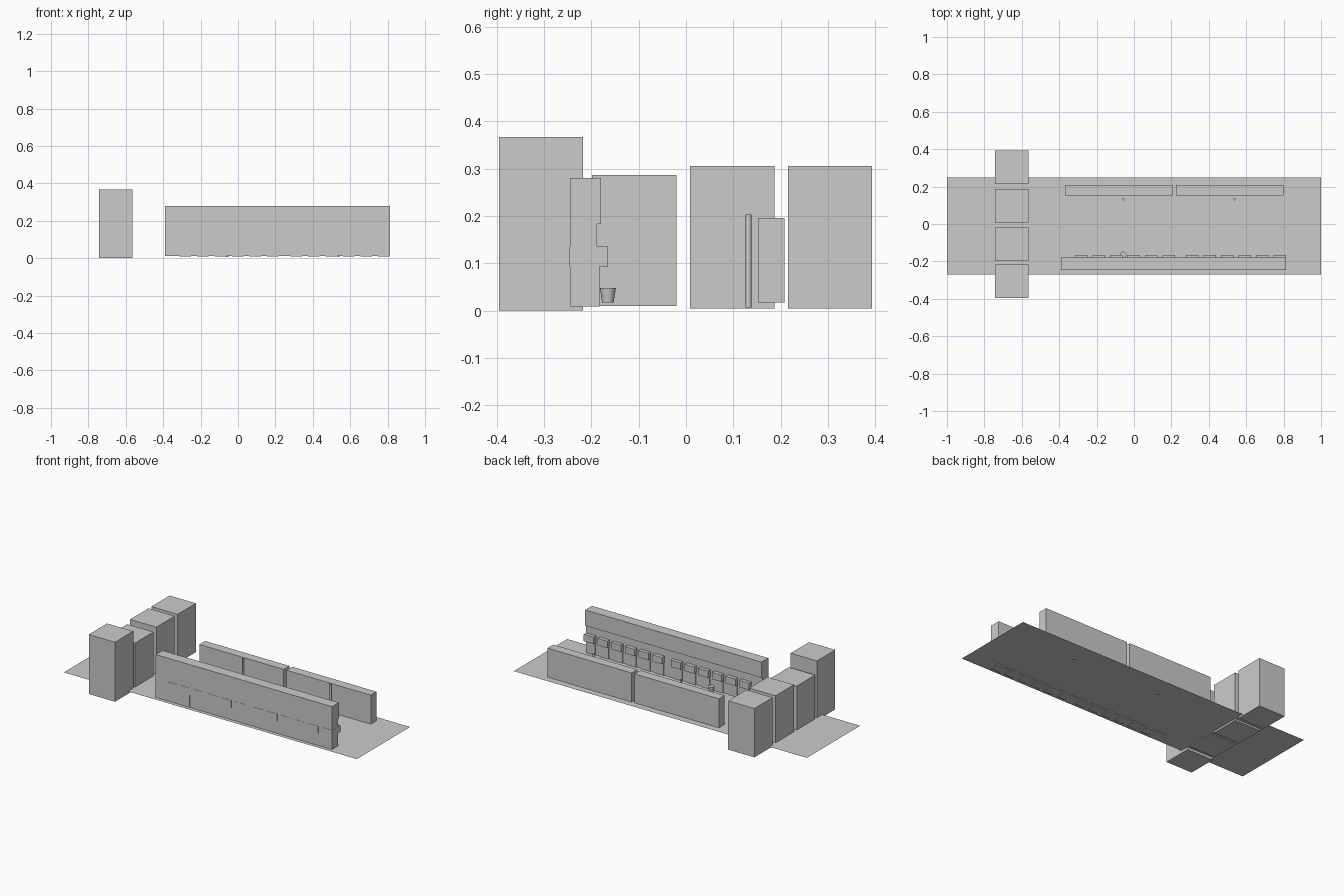
import bpy, bmesh

if "Cube" in bpy.data.objects:
    bpy.data.objects.remove(bpy.data.objects["Cube"])


def prism(name, profile, x0, x1):
    """Extrude a (y, z) profile along x."""
    bm = bmesh.new()
    face = bm.faces.new([bm.verts.new((x0, y, z)) for y, z in profile])
    ext = bmesh.ops.extrude_face_region(bm, geom=[face])
    moved = [v for v in ext["geom"] if isinstance(v, bmesh.types.BMVert)]
    bmesh.ops.translate(bm, verts=moved, vec=(x1 - x0, 0, 0))
    bmesh.ops.recalc_face_normals(bm, faces=bm.faces)
    mesh = bpy.data.meshes.new(name)
    bm.to_mesh(mesh)
    bm.free()
    obj = bpy.data.objects.new(name, mesh)
    bpy.context.collection.objects.link(obj)
    return obj


def box(name, x0, x1, y0, y1, z0, z1):
    return prism(name, [(y0, z0), (y1, z0), (y1, z1), (y0, z1)], x0, x1)


def cone(name, x, y, z0, z1, r0, r1, sides=32):
    bpy.ops.mesh.primitive_cone_add(vertices=sides, radius1=r0, radius2=r1,
                                    depth=z1 - z0, location=(x, y, (z0 + z1) / 2))
    obj = bpy.context.object
    obj.name = name
    bpy.ops.object.shade_smooth_by_angle()
    return obj


# Ground sheet
bpy.ops.mesh.primitive_plane_add(size=1, location=(0, -0.01, 0.016))
ground = bpy.context.object
ground.name = "ground_sheet"
ground.scale = (2, 0.519, 1)

# Row of four blocks at the left end
for i, (y0, y1, z0, z1) in enumerate([(-0.395, -0.217, 0.0, 0.367),
                                      (-0.199, -0.02, 0.01, 0.287),
                                      (0.008, 0.187, 0.005, 0.306),
                                      (0.215, 0.393, 0.005, 0.306)]):
    box(f"end_block_{i + 1}", -0.742, -0.563, y0, y1, z0, z1)

# Long front wall with a stepped inner face
prism("front_wall", [(-0.245, 0.012), (-0.188, 0.012), (-0.188, 0.183),
                     (-0.179, 0.183), (-0.179, 0.28), (-0.245, 0.28)], -0.39, 0.813)

# Two groups of six units: overhanging head on a narrower body
for group, start in enumerate((-0.315, 0.279)):
    for i in range(6):
        x = start + i * 0.0935
        tag = f"{group * 6 + i + 1}"
        box("unit_head_" + tag, x, x + 0.067, -0.2465, -0.165, 0.093, 0.135)
        box("unit_body_" + tag, x + 0.003, x + 0.064, -0.2455, -0.183, 0.009, 0.094)

# Two low back walls
for i, x0 in enumerate((-0.37, 0.225)):
    box(f"back_wall_{i + 1}", x0, x0 + 0.575, 0.152, 0.208, 0.017, 0.196)

# Posts in front of the back walls
for i, x in enumerate((-0.057, 0.538)):
    cone(f"post_{i + 1}", x, 0.132, 0.007, 0.203, 0.006, 0.006, 16)

# Tapered bin
cone("bin", -0.057, -0.165, 0.017, 0.048, 0.012, 0.017)
